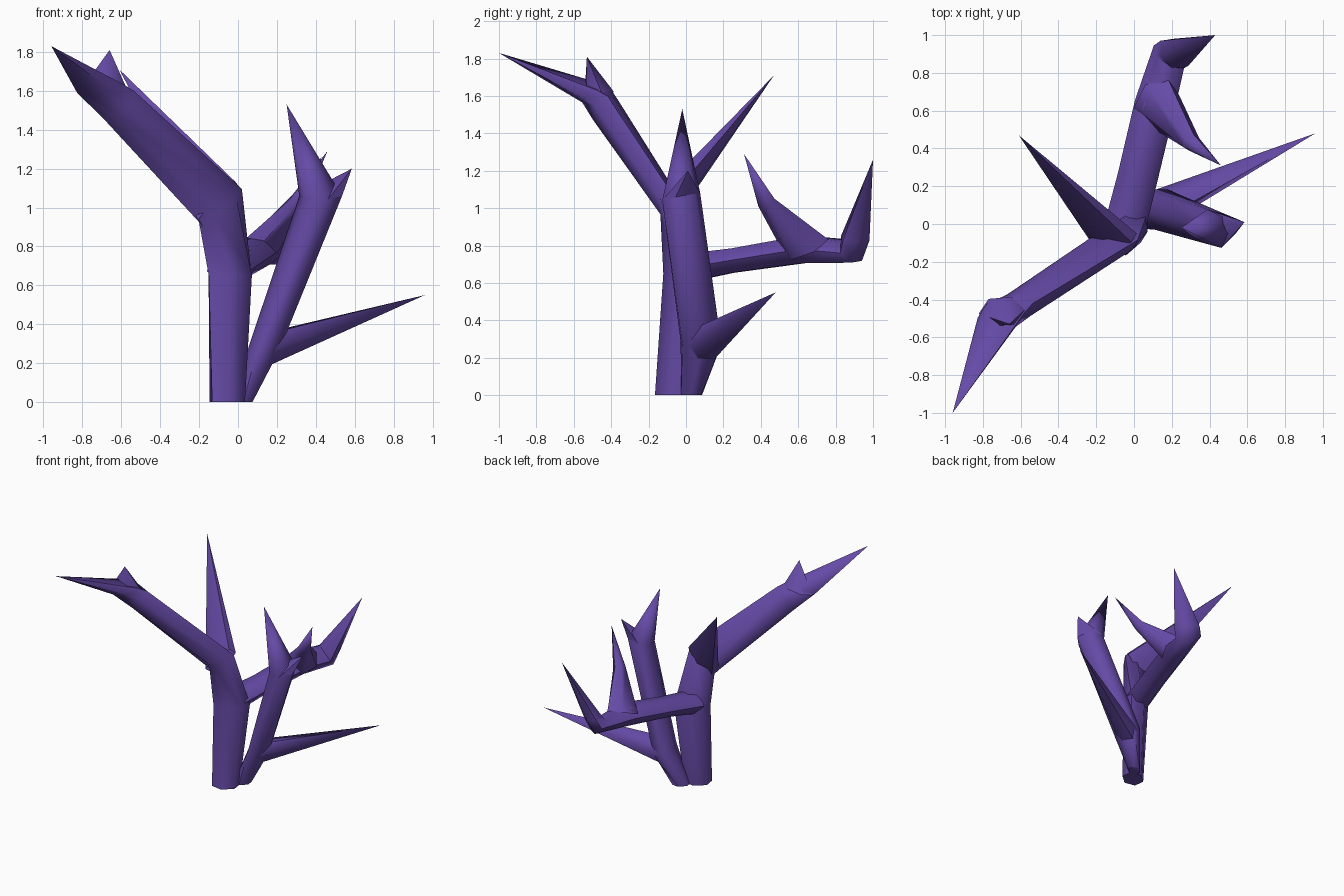
import bpy, bmesh, math
from mathutils import Vector

mat = bpy.data.materials.new("purple")
mat.diffuse_color = (0.13, 0.068, 0.38, 1)
SIDES = 6


def branch(name, rings, tip):
    """Skin six-sided rings (centre, half-axis u, half-axis v), closed to a point at the tip."""
    bm = bmesh.new()
    loops = []
    for c, u, v in rings:
        c, u, v = Vector(c), Vector(u), Vector(v)
        loops.append([bm.verts.new(c + u * math.cos(a) + v * math.sin(a))
                      for a in (2 * math.pi * i / SIDES for i in range(SIDES))])
    for a, b in zip(loops, loops[1:]):
        for i in range(SIDES):
            j = (i + 1) % SIDES
            bm.faces.new((a[i], a[j], b[j], b[i]))
    t = bm.verts.new(tip)
    for i in range(SIDES):
        bm.faces.new((loops[-1][i], loops[-1][(i + 1) % SIDES], t))
    cap = bm.faces.new(loops[0])
    bmesh.ops.recalc_face_normals(bm, faces=bm.faces)
    if rings[0][0][2] > 0:  # roots buried in another branch stay open
        bm.faces.remove(cap)
    me = bpy.data.meshes.new(name)
    bm.to_mesh(me)
    bm.free()
    me.materials.append(mat)
    ob = bpy.data.objects.new(name, me)
    bpy.context.collection.objects.link(ob)
    bpy.ops.object.select_all(action='DESELECT')
    bpy.context.view_layer.objects.active = ob
    ob.select_set(True)
    bpy.ops.object.shade_smooth_by_angle(angle=math.radians(62))


# tall stem with its long left limb
branch("tall_stem", [
    ((-0.055, -0.08, 0), (0.078, 0.068, 0), (0.06, -0.06, 0)),
    ((-0.04, -0.025, 0.65), (0.11, 0.08, 0), (0.065, -0.065, 0)),
    ((-0.09, -0.085, 1.01), (0.11, 0.0, 0.085), (0.03, -0.06, 0.0)),
    ((-0.61, -0.43, 1.525), (0.075, 0.01, 0.075), (0.03, -0.07, -0.02)),
    ((-0.705, -0.485, 1.61), (0.122, 0.01, 0.02), (0.02, -0.075, -0.04))], (-0.96, -1.0, 1.83))
branch("left_limb_nub", [
    ((-0.70, -0.465, 1.605), (0.122, 0.01, 0.02), (-0.01, 0.085, 0.01))], (-0.66, -0.53, 1.81))
branch("back_left_spike", [
    ((-0.095, -0.09, 1.015), (0.11, 0.04, 0.08), (-0.03, 0.03, -0.09))], (-0.61, 0.47, 1.71))

# rear limb with upturned tip and side fork
branch("rear_limb", [
    ((-0.05, -0.02, 0.675), (0.11, -0.01, 0), (0, 0, 0.09)),
    ((0.02, 0.25, 0.72), (0.105, -0.02, 0), (0, 0, 0.075)),
    ((0.11, 0.63, 0.78), (0.105, -0.025, 0), (0, 0, 0.085)),
    ((0.185, 0.885, 0.77), (0.08, -0.06, -0.01), (-0.03, -0.03, 0.065)),
    ((0.215, 0.905, 0.84), (0.075, -0.065, -0.01), (-0.04, -0.05, 0.02))], (0.43, 1.0, 1.26))
branch("rear_fork", [
    ((0.12, 0.65, 0.785), (0.12, 0.03, -0.02), (0.0, 0.12, 0.06)),
    ((0.305, 0.43, 1.03), (0.04, 0.025, -0.01), (-0.01, 0.035, 0.03))], (0.46, 0.31, 1.29))

# leaning right stem with its forked top and low side spike
stem_top = ((0.425, -0.025, 1.06), (0.11, -0.03, 0.0), (0.02, 0.10, 0.02))
branch("right_stem", [
    ((0.02, 0.03, 0), (0.048, 0.05, 0), (-0.035, 0.035, 0)),
    ((0.135, 0.08, 0.28), (0.075, 0.01, -0.02), (-0.01, 0.12, 0)),
    stem_top], (0.25, -0.02, 1.53))
branch("right_stem_nub", [stem_top], (0.585, 0.01, 1.2))
branch("low_right_spike", [
    ((0.13, 0.085, 0.265), (-0.035, 0.09, 0), (0.01, -0.01, 0.1))], (0.96, 0.48, 0.55))
